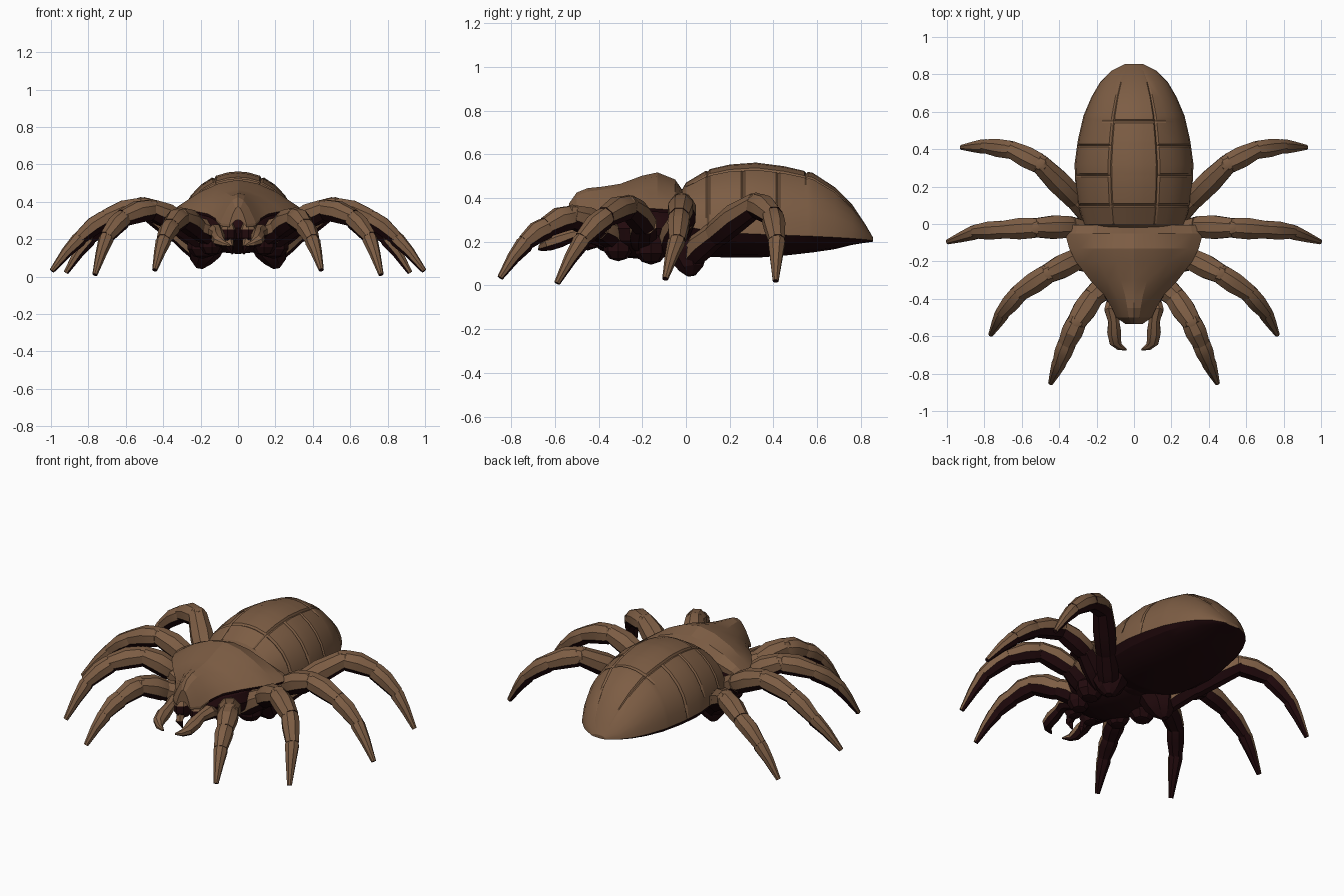
import bpy, bmesh, math
from mathutils import Vector

cube = bpy.data.objects.get("Cube")
if cube:
    bpy.data.objects.remove(cube, do_unlink=True)


def material(name, rgb):
    m = bpy.data.materials.new(name)
    m.use_nodes = True
    m.diffuse_color = (*rgb, 1)
    m.node_tree.nodes["Principled BSDF"].inputs["Base Color"].default_value = (*rgb, 1)
    return m


BROWN = material("brown shell", (0.205, 0.11, 0.058))
DARK = material("dark maroon underside", (0.016, 0.003, 0.004))


def finish(bm, name, is_dark, angle=25):
    """Turn a bmesh into a two-coloured object."""
    bmesh.ops.recalc_face_normals(bm, faces=bm.faces[:])
    bm.normal_update()
    for f in bm.faces:
        f.material_index = int(is_dark(f))
    me = bpy.data.meshes.new(name)
    bm.to_mesh(me)
    bm.free()
    ob = bpy.data.objects.new(name, me)
    bpy.context.collection.objects.link(ob)
    me.materials.append(BROWN)
    me.materials.append(DARK)
    bpy.ops.object.select_all(action="DESELECT")
    ob.select_set(True)
    bpy.context.view_layer.objects.active = ob
    bpy.ops.object.shade_smooth_by_angle(angle=math.radians(angle))


def loft(bm, rings):
    rows = [[bm.verts.new(p) for p in ring] for ring in rings]
    for a, b in zip(rows, rows[1:]):
        for i in range(len(a)):
            j = (i + 1) % len(a)
            bm.faces.new((a[i], a[j], b[j], b[i]))
    bm.faces.new(rows[0])
    bm.faces.new(rows[-1])


def tube(bm, points, radii, sides=8):
    pts = [Vector(p) for p in points]
    rings = []
    for i, p in enumerate(pts):
        t = (pts[min(i + 1, len(pts) - 1)] - pts[max(i - 1, 0)]).normalized()
        u = t.cross(Vector((0, 0, 1))).normalized()
        v = u.cross(t)
        angles = [2 * math.pi * (k + 0.5) / sides for k in range(sides)]
        rings.append([p + radii[i] * (u * math.cos(a) + v * math.sin(a)) for a in angles])
    loft(bm, rings)


def blob(bm, centre, size, seg=10):
    made = bmesh.ops.create_uvsphere(bm, u_segments=seg, v_segments=seg // 2 + 1, radius=1)["verts"]
    for v in made:
        v.co = Vector(centre) + Vector(a * b for a, b in zip(v.co, size))


def lerp_table(table, y):
    for a, b in zip(table, table[1:]):
        if y <= b[0]:
            k = (y - a[0]) / (b[0] - a[0])
            return [p + (q - p) * k for p, q in zip(a[1:], b[1:])]


def facing_down(f):
    return f.normal.z < -0.2


# Abdomen: plated dome over a dark shallow belly; rows are y, half width, top, rim, belly
PROFILE = [(-0.04, 0.23, 0.40, 0.28, 0.20), (0, 0.27, 0.47, 0.27, 0.16),
           (0.1, 0.30, 0.53, 0.25, 0.13), (0.2, 0.313, 0.553, 0.24, 0.125),
           (0.32, 0.318, 0.562, 0.235, 0.125), (0.45, 0.3, 0.545, 0.23, 0.135),
           (0.58, 0.27, 0.515, 0.225, 0.15), (0.68, 0.227, 0.45, 0.22, 0.165),
           (0.76, 0.18, 0.37, 0.215, 0.185), (0.82, 0.12, 0.28, 0.21, 0.195),
           (0.855, 0.05, 0.22, 0.205, 0.2)]
# Seams across the whole back, across its middle plates, or on its flanks
SEAMS = {0.1: (0, 90), 0.26: (20, 66), 0.42: (0, 66), 0.55: (52, 90)}
half = [0, 12, 25, 38, 52, 64, 66, 68, 80]
upper = half + [90] + [180 - a for a in reversed(half)]
lower = range(200, 360, 20)
stations = sorted({p[0] for p in PROFILE if p[0] not in SEAMS}
                  | {g + d for g in SEAMS for d in (-0.009, 0, 0.009)})
rings = []
for y in stations:
    w, top, rim, belly = lerp_table(PROFILE, y)
    ring = []
    for a in upper:
        lift = min(a, 180 - a)
        low, high = SEAMS.get(y, (90, 0))
        seam = (lift == 66 and 0 < y < 0.77) or low < lift <= high
        s = 0.97 if seam else 1
        r = math.radians(a)
        ring.append((s * w * math.cos(r), y, rim + s * (top - rim) * math.sin(r)))
    for a in lower:
        r = math.radians(a)
        ring.append((w * 0.97 * math.cos(r), y, rim + (rim - belly) * math.sin(r)))
    rings.append(ring)
bm = bmesh.new()
loft(bm, rings)
finish(bm, "abdomen", lambda f: f.normal.z < -0.1, 20)

# Carapace: shield tapering to the head; rows are y, half width, top, edge
SHIELD = [(-0.535, 0.045, 0.375, 0.28), (-0.5, 0.095, 0.425, 0.285), (-0.45, 0.118, 0.445, 0.31),
          (-0.38, 0.16, 0.452, 0.335), (-0.3, 0.235, 0.465, 0.35), (-0.2, 0.312, 0.502, 0.355),
          (-0.13, 0.347, 0.517, 0.35), (-0.05, 0.368, 0.485, 0.345), (-0.005, 0.355, 0.42, 0.345)]
us = [-1, -0.85, -0.6, -0.3, 0, 0.3, 0.6, 0.85, 1]
rings = []
for y, w, top, edge in SHIELD:
    over = [(w * u, y, edge + (top - edge) * (1 - abs(u) ** 1.8)) for u in us]
    under = [(w * u * 0.98, y, edge - 0.015 + 0.4 * (top - edge) * (1 - u * u)) for u in reversed(us)]
    rings.append(over + under)
bm = bmesh.new()
loft(bm, rings)
finish(bm, "carapace", lambda f: f.normal.z < -0.15, 14)

# Thorax underside
bm = bmesh.new()
blob(bm, (0, -0.2, 0.26), (0.25, 0.27, 0.14), 14)
blob(bm, (0, -0.02, 0.27), (0.17, 0.12, 0.12), 12)
finish(bm, "thorax", lambda f: True)

# Legs: joint positions from the hip to the foot, on the model's left
LEGS = {
    "front": [(0.14, -0.32, 0.21), (0.22, -0.39, 0.26), (0.305, -0.52, 0.315),
              (0.355, -0.63, 0.27), (0.395, -0.73, 0.2), (0.445, -0.85, 0.035)],
    "second": [(0.18, -0.2, 0.19), (0.31, -0.19, 0.28), (0.46, -0.265, 0.36),
               (0.61, -0.365, 0.315), (0.7, -0.47, 0.215), (0.765, -0.59, 0.01)],
    "third": [(0.18, -0.08, 0.17), (0.34, -0.015, 0.3), (0.52, -0.02, 0.37),
              (0.7, -0.03, 0.315), (0.84, -0.04, 0.21), (0.995, -0.095, 0.03)],
    "rear": [(0.19, 0.01, 0.12), (0.31, 0.13, 0.23), (0.5, 0.32, 0.37),
             (0.65, 0.395, 0.32), (0.79, 0.415, 0.21), (0.92, 0.41, 0.02)]}
WIDTHS = [0.064, 0.07, 0.065, 0.058, 0.046, 0.014]


def leg(name, joints, s):
    bm = bmesh.new()
    pts = [Vector((s * x, y, z)) for x, y, z in joints]
    for i, (a, b) in enumerate(zip(pts, pts[1:])):
        r0, r1 = WIDTHS[i], WIDTHS[i + 1]
        d = (b - a).normalized()
        last = i == len(pts) - 2
        mid = a.lerp(b, 0.5) + Vector((0, 0, 0.008))
        path = [a - d * 0.012, a + d * 0.02, mid, b if last else b + d * 0.008]
        tube(bm, path, [r0 * 0.75, r0 * 0.9, (r0 + r1) * 0.5, r1 if last else r1 * 0.84])
    # Rounded knee
    blob(bm, pts[2], [WIDTHS[2] * 0.85] * 3, 8)
    finish(bm, name, facing_down)


for s, side in ((1, "left"), (-1, "right")):
    for name, joints in LEGS.items():
        leg(f"{name}_leg_{side}", joints, s)

    # Pointed hips under the thorax
    bm = bmesh.new()
    tube(bm, [(s * 0.13, -0.02, 0.25), (s * 0.185, 0.01, 0.14), (s * 0.2, 0.02, 0.08),
              (s * 0.205, 0.025, 0.045)], [0.1, 0.095, 0.06, 0.02])
    blob(bm, (s * 0.19, -0.16, 0.17), (0.085, 0.075, 0.075), 8)
    blob(bm, (s * 0.14, -0.31, 0.18), (0.07, 0.07, 0.07), 8)
    finish(bm, f"hips_{side}", lambda f: f.normal.z < 0.7)

    # Jaw and fang beneath the head
    bm = bmesh.new()
    blob(bm, (s * 0.055, -0.45, 0.23), (0.05, 0.075, 0.07), 8)
    tube(bm, [(s * 0.05, -0.48, 0.2), (s * 0.045, -0.51, 0.16), (s * 0.03, -0.5, 0.12)],
         [0.03, 0.022, 0.004], 6)
    finish(bm, f"jaw_{side}", lambda f: f.normal.z < 0.1)

    # Hooked feeler curling inward
    bm = bmesh.new()
    tube(bm, [(s * 0.1, -0.36, 0.2), (s * 0.12, -0.46, 0.24), (s * 0.108, -0.52, 0.23),
              (s * 0.106, -0.58, 0.21), (s * 0.1, -0.63, 0.19), (s * 0.078, -0.657, 0.175),
              (s * 0.04, -0.672, 0.165)],
         [0.035, 0.042, 0.032, 0.04, 0.034, 0.02, 0.005])
    finish(bm, f"feeler_{side}", facing_down)
